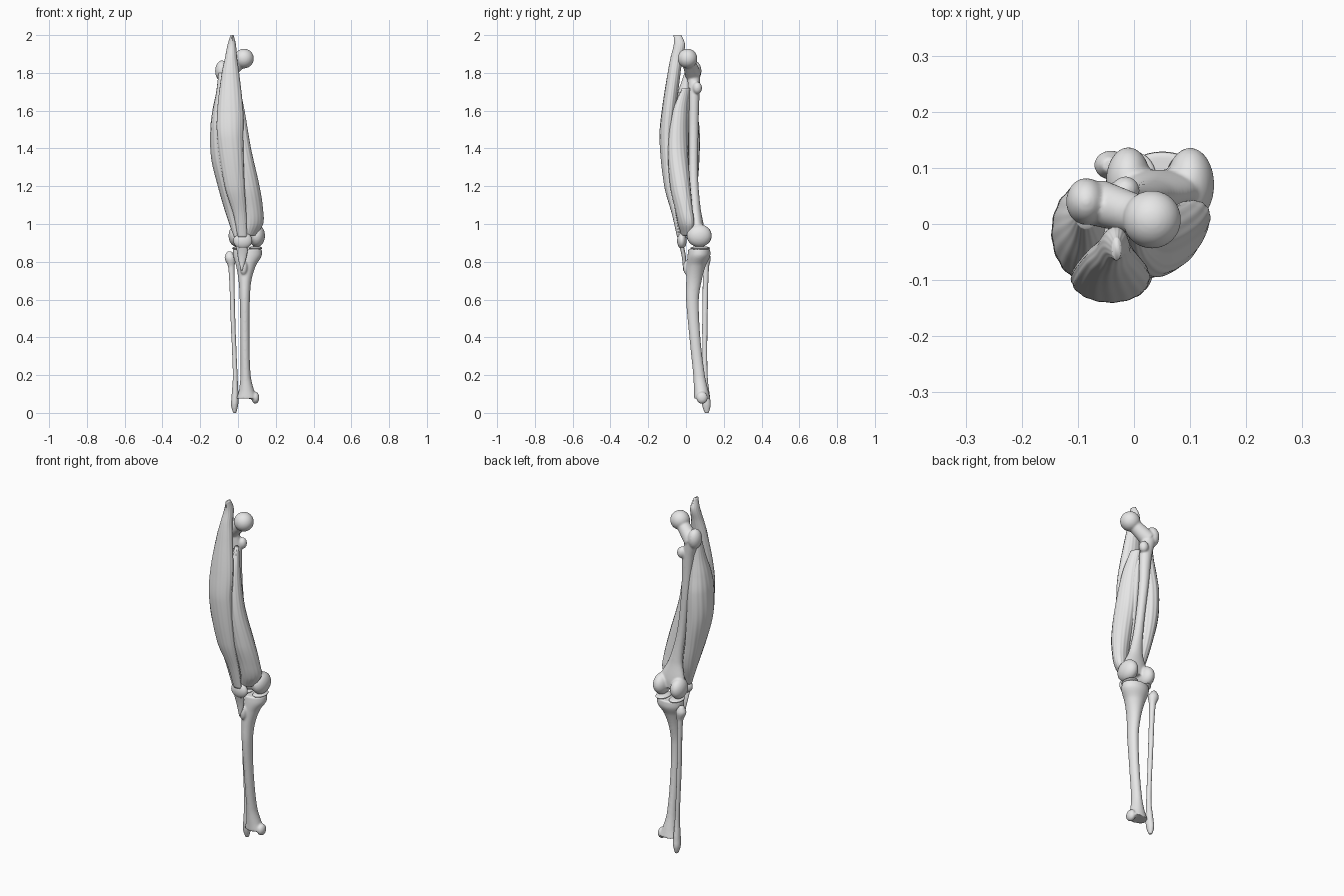
import bpy
import bmesh
import math
from mathutils import Vector, Matrix

cube = bpy.data.objects.get("Cube")
if cube:
    bpy.data.objects.remove(cube, do_unlink=True)

grey = bpy.data.materials.new("plain grey")
grey.use_nodes = True
colour = (0.8, 0.8, 0.8, 1)
grey.diffuse_color = colour
grey.node_tree.nodes["Principled BSDF"].inputs["Base Color"].default_value = colour


def smooth_rows(rows, steps):
    """Hermite interpolation of section rows, with height as the parameter."""
    def slope(i):
        before, after = rows[max(i - 1, 0)], rows[min(i + 1, len(rows) - 1)]
        return [(b - a) / (after[0] - before[0]) for a, b in zip(before, after)]

    result = []
    for i in range(len(rows) - 1):
        start, end = rows[i], rows[i + 1]
        span = end[0] - start[0]
        for k in range(steps):
            t = k / steps
            h = t * t * (3 - 2 * t)
            u, v = t * (1 - t) ** 2 * span, t * t * (t - 1) * span
            result.append([a + (b - a) * h + m * u + n * v for a, b, m, n
                           in zip(start, end, slope(i), slope(i + 1))])
    result.append(list(rows[-1]))
    return result


def loft(bm, rows, sides=32, turn=0, strands=0, depth=0.015, steps=8):
    """Skin of elliptical sections: height, centre x, centre y, radius x, radius y."""
    rings = []
    spin = Matrix.Rotation(math.radians(turn), 3, "Z")
    for z, x, y, rx, ry in smooth_rows(rows, steps):
        ring = []
        for k in range(sides):
            a = math.tau * k / sides
            swell = 1 + (depth * math.sin(strands * a + 9 * z) if strands else 0)
            offset = Vector((max(rx, .003) * math.cos(a), max(ry, .003) * math.sin(a), 0))
            ring.append(bm.verts.new(Vector((x, y, z)) + spin @ offset * swell))
        rings.append(ring)
    for low, high in zip(rings, rings[1:]):
        for k in range(sides):
            n = (k + 1) % sides
            bm.faces.new((low[k], low[n], high[n], high[k]))
    bm.faces.new(rings[0])
    bm.faces.new(rings[-1])


def ball(bm, centre, radii):
    matrix = Matrix.Translation(centre) @ Matrix.Diagonal((*radii, 1))
    bmesh.ops.create_uvsphere(bm, u_segments=32, v_segments=20, radius=1, matrix=matrix)


def strut(bm, start, end, r1, r2):
    start, end = Vector(start), Vector(end)
    axis = end - start
    matrix = Matrix.Translation((start + end) / 2) @ axis.to_track_quat("Z", "Y").to_matrix().to_4x4()
    bmesh.ops.create_cone(bm, cap_ends=True, segments=32, radius1=r1, radius2=r2,
                          depth=axis.length, matrix=matrix)


def finish(name, bm, fuse=False):
    """Turn the shapes into an object; fuse blends overlapping shapes into one skin."""
    bmesh.ops.recalc_face_normals(bm, faces=bm.faces)
    for face in bm.faces:
        face.smooth = True
    mesh = bpy.data.meshes.new(name)
    bm.to_mesh(mesh)
    bm.free()
    mesh.materials.append(grey)
    obj = bpy.data.objects.new(name, mesh)
    bpy.context.scene.collection.objects.link(obj)
    if fuse:
        skin = obj.modifiers.new("fuse", "REMESH")
        skin.mode = "VOXEL"
        skin.voxel_size = 0.005
        skin.use_smooth_shade = True
        relax = obj.modifiers.new("relax", "SMOOTH")
        relax.factor = 0.5
        relax.iterations = 5
    return obj


# Thigh bone: shaft, head on its neck, trochanters and knee condyles
bm = bmesh.new()
loft(bm, [(1.8, -.07, .04, .04, .035), (1.7, -.045, .042, .034, .03),
          (1.5, -.03, .04, .026, .026), (1.25, 0, .04, .025, .024),
          (1.08, .03, .05, .04, .028), (.98, .045, .06, .075, .036),
          (.93, .045, .06, .07, .036)])
head = (.032, .008, 1.876)
trochanter = (-.085, .04, 1.81)
ball(bm, head, (.052, .052, .052))
strut(bm, head, (-.065, .038, 1.79), .033, .042)
ball(bm, trochanter, (.036, .042, .056))
ball(bm, (-.015, .06, 1.72), (.025, .025, .032))
ball(bm, (.1, .07, .938), (.043, .066, .06))
ball(bm, (-.01, .077, .938), (.04, .06, .057))
ball(bm, (.04, .03, .95), (.06, .03, .05))
finish("thigh_bone", bm, fuse=True)

# Shin bone: plateau, tapering shaft, front bump and inner ankle
bm = bmesh.new()
loft(bm, [(.868, .05, .07, .076, .058), (.83, .05, .068, .075, .06),
          (.78, .042, .055, .053, .05), (.7, .037, .042, .034, .041),
          (.6, .036, .034, .027, .034), (.4, .037, .047, .024, .029),
          (.2, .04, .069, .027, .031), (.12, .045, .08, .04, .038),
          (.075, .048, .086, .056, .043)])
ball(bm, (.03, .005, .77), (.02, .02, .04))
ball(bm, (.092, .085, .08), (.021, .03, .032))
finish("shin_bone", bm, fuse=True)

# Slender outer bone of the lower leg
bm = bmesh.new()
loft(bm, [(.855, -.045, .105, .013, .013), (.82, -.042, .105, .029, .026),
          (.77, -.035, .105, .017, .017), (.5, -.027, .1, .013, .015),
          (.2, -.015, .1, .013, .015), (.08, -.016, .105, .019, .023),
          (.04, -.018, .108, .019, .023), (0, -.018, .11, .009, .012)])
finish("outer_shin_bone", bm, fuse=True)

# Cartilage pads between thigh and shin
for side, x in (("inner", .092), ("outer", .005)):
    bm = bmesh.new()
    ball(bm, (x, .075, .872), (.036, .052, .011))
    finish(side + "_knee_pad", bm)

# Kneecap and its tendon
bm = bmesh.new()
ball(bm, (.025, -.022, .912), (.05, .025, .044))
finish("kneecap", bm)
bm = bmesh.new()
loft(bm, [(.91, .023, -.03, .036, .012), (.83, .022, -.012, .024, .011),
          (.755, .02, -.008, .005, .007)])
finish("kneecap_tendon", bm)

# Four thigh muscles, with shallow strands along the fibres
muscles = {
    "front_thigh_muscle": (0, [
        (2, -.031, -.045, .008, .02), (1.95, -.033, -.035, .022, .03),
        (1.88, -.037, -.05, .032, .032), (1.8, -.04, -.063, .046, .034),
        (1.6, -.041, -.09, .068, .038), (1.45, -.041, -.1, .068, .04),
        (1.2, -.018, -.085, .053, .03), (1.05, .01, -.054, .034, .02),
        (.93, .023, -.035, .024, .012)]),
    "outer_thigh_muscle": (0, [
        (1.8, -.085, .012, .018, .02), (1.7, -.083, 0, .032, .042),
        (1.6, -.084, -.01, .051, .067), (1.5, -.086, -.014, .06, .085),
        (1.35, -.08, -.014, .062, .085), (1.2, -.057, -.01, .05, .07),
        (1.05, -.025, -.005, .038, .045), (.93, -.005, -.018, .016, .015)]),
    "inner_thigh_muscle": (35, [
        (1.72, -.008, 0, .012, .025), (1.6, 0, -.03, .03, .042),
        (1.4, .02, -.043, .045, .055), (1.2, .058, -.03, .057, .052),
        (1.08, .08, -.012, .056, .042), (1, .084, 0, .054, .034),
        (.94, .065, 0, .035, .015)]),
    "deep_thigh_muscle": (0, [
        (1.7, -.035, -.01, .03, .03), (1.4, -.015, -.035, .055, .05),
        (1.1, .025, -.015, .045, .035), (.94, .03, -.01, .025, .012)]),
}
for name, (turn, rows) in muscles.items():
    bm = bmesh.new()
    loft(bm, rows, sides=96, turn=turn, strands=16, depth=0.012, steps=12)
    finish(name, bm)
